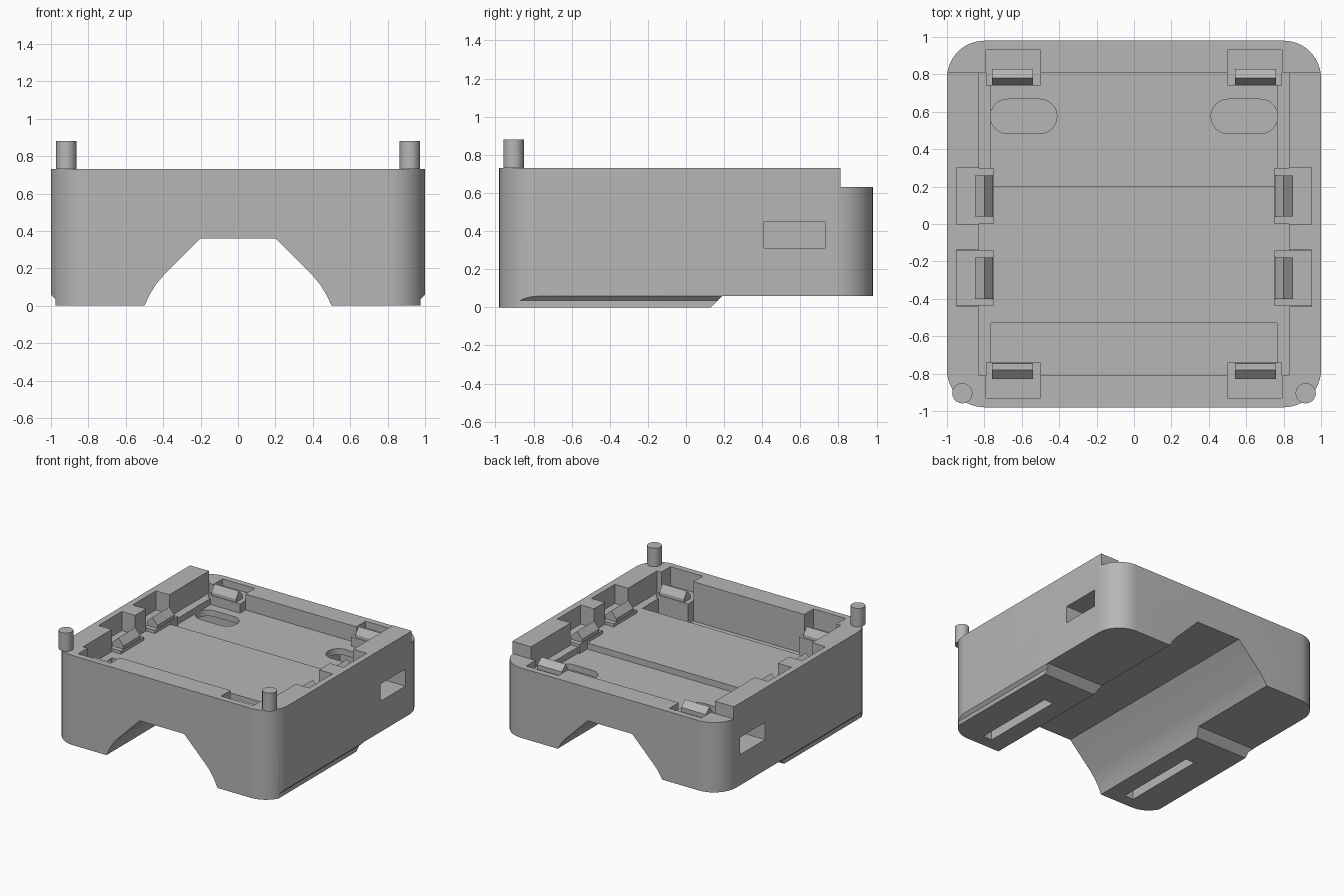
import bpy
import bmesh
import math

if "Cube" in bpy.data.objects:
    bpy.data.objects.remove(bpy.data.objects["Cube"])

grey = bpy.data.materials.new("plain grey")
grey.use_nodes = True
colour = (0.47, 0.47, 0.47, 1)
grey.diffuse_color = colour
grey.node_tree.nodes["Principled BSDF"].inputs["Base Color"].default_value = colour


def prism(name, points, axis, lo, hi):
    """Extrude a 2D profile along an axis from lo to hi."""
    place = {"x": lambda a, b, c: (c, a, b),
             "y": lambda a, b, c: (a, c, b),
             "z": lambda a, b, c: (a, b, c)}[axis]
    bm = bmesh.new()
    ends = [[bm.verts.new(place(a, b, c)) for a, b in points] for c in (lo, hi)]
    bm.faces.new(ends[0])
    bm.faces.new(ends[1])
    n = len(points)
    for i in range(n):
        j = (i + 1) % n
        bm.faces.new((ends[0][i], ends[0][j], ends[1][j], ends[1][i]))
    bmesh.ops.recalc_face_normals(bm, faces=bm.faces)
    mesh = bpy.data.meshes.new(name)
    bm.to_mesh(mesh)
    bm.free()
    mesh.materials.append(grey)
    obj = bpy.data.objects.new(name, mesh)
    bpy.context.collection.objects.link(obj)
    return obj


def box(name, x, y, z):
    x, y = sorted(x), sorted(y)
    return prism(name, [(x[0], y[0]), (x[1], y[0]), (x[1], y[1]), (x[0], y[1])], "z", *z)


def rounded(cx, cy, hx, hy, r, steps):
    """Outline of a rounded rectangle."""
    points = []
    for q, (sx, sy) in enumerate([(1, 1), (-1, 1), (-1, -1), (1, -1)]):
        for k in range(steps + 1):
            a = math.pi / 2 * (q + k / steps)
            p = (cx + sx * (hx - r) + r * math.cos(a), cy + sy * (hy - r) + r * math.sin(a))
            if not points or math.dist(p, points[-1]) > 1e-4:
                points.append(p)
    if math.dist(points[0], points[-1]) < 1e-4:
        points.pop()
    return points


def cut(target, cutter):
    mod = target.modifiers.new("cut", "BOOLEAN")
    mod.operation = "DIFFERENCE"
    mod.solver = "EXACT"
    mod.object = cutter
    bpy.context.view_layer.objects.active = target
    bpy.ops.object.modifier_apply(modifier=mod.name)
    bpy.data.objects.remove(cutter)


def smooth(obj):
    bpy.ops.object.select_all(action="DESELECT")
    obj.select_set(True)
    bpy.context.view_layer.objects.active = obj
    bpy.ops.object.shade_smooth_by_angle(angle=math.radians(30))


SHELF, REAR_PIT, FRONT_PIT, BLOCK = 0.55, 0.50, 0.41, 0.575

# Main tray body
body = prism("tray_body", rounded(0, 0, 1, 0.98, 0.2, 12), "z", 0, 0.73)

# Lowered back wall and raised rear underside
cut(body, box("cutter", (-1.2, 1.2), (0.81, 1.2), (0.63, 1)))
cut(body, prism("cutter", [(0.03, -0.1), (0.19, 0.06), (1.2, 0.06), (1.2, -0.1)], "x", -1.2, 1.2))

# Arched channel from front to back
half = [(0.53, -0.1), (0.5, 0), (0.475, 0.055), (0.44, 0.112), (0.4, 0.16), (0.2, 0.36)]
cut(body, prism("cutter", half + [(-x, z) for x, z in reversed(half)], "y", -1.2, 1.2))

# Interior: shelf, rear pit and deep front pit
cut(body, box("cutter", (-0.83, 0.83), (-0.81, 0.81), (SHELF, 1)))
cut(body, box("cutter", (-0.765, 0.765), (0.2, 0.81), (REAR_PIT, 0.9)))
cut(body, box("cutter", (-0.765, 0.765), (-0.81, -0.53), (FRONT_PIT, 0.9)))

for s, side in ((1, "left"), (-1, "right")):
    # Side rebate along the foot, groove under the foot
    rebate = [(0.977, -0.1), (0.977, 0.035), (1.002, 0.06), (1.1, 0.06), (1.1, -0.1)]
    cut(body, prism("cutter", [(s * x, z) for x, z in rebate], "y", -1.2, 0.25))
    cut(body, box("cutter", (s * 0.65, s * 0.73), (-0.88, -0.17), (-0.1, 0.15)))

    # Side window duct with a rounded opening in the floor
    cut(body, box("cutter", (s * 0.41, s * 1.2), (0.41, 0.73), (0.31, 0.45)))
    cut(body, prism("cutter", rounded(s * 0.59, 0.575, 0.178, 0.092, 0.0919, 8), "z", 0.38, 0.6))

    # Corner pegs
    circle = [(s * 0.918 + 0.054 * math.cos(i * math.tau / 32),
               -0.905 + 0.054 * math.sin(i * math.tau / 32)) for i in range(32)]
    smooth(prism(side + "_peg", circle, "z", 0.73, 0.88))

    # Clips on the side walls: pocket, block and ridged catch
    for y, label in ((0.15, "rear"), (-0.29, "front")):
        name = f"{side}_{label}_side_clip"
        cut(body, box("cutter", (s * 0.75, s * 0.95), (y - 0.15, y + 0.15), (SHELF, 1)))
        box(name + "_block", (s * 0.75, s * 0.95), (y - 0.149, y + 0.149), (0.5, BLOCK))
        ridge = [(0.755, 0.56), (0.755, 0.6), (0.8, 0.655), (0.85, 0.61), (0.85, 0.56)]
        prism(name, [(s * x, z) for x, z in ridge], "y", y - 0.11, y + 0.11)

    # Clips on the front and back walls
    for t, label in ((1, "back"), (-1, "front")):
        name = f"{side}_{label}_clip"
        xs = (s * 0.5, s * 0.79)
        cut(body, box("cutter", xs, (t * 0.74, t * 0.93), (SHELF, 1)))
        box(name + "_block", xs, (t * 0.74, t * 0.93), (0.4, BLOCK))
        ridge = [(0.745, 0.56), (0.745, 0.6), (0.78, 0.655), (0.83, 0.61), (0.83, 0.56)]
        prism(name, [(t * y, z) for y, z in ridge], "x", *sorted((s * 0.54, s * 0.76)))

smooth(body)
